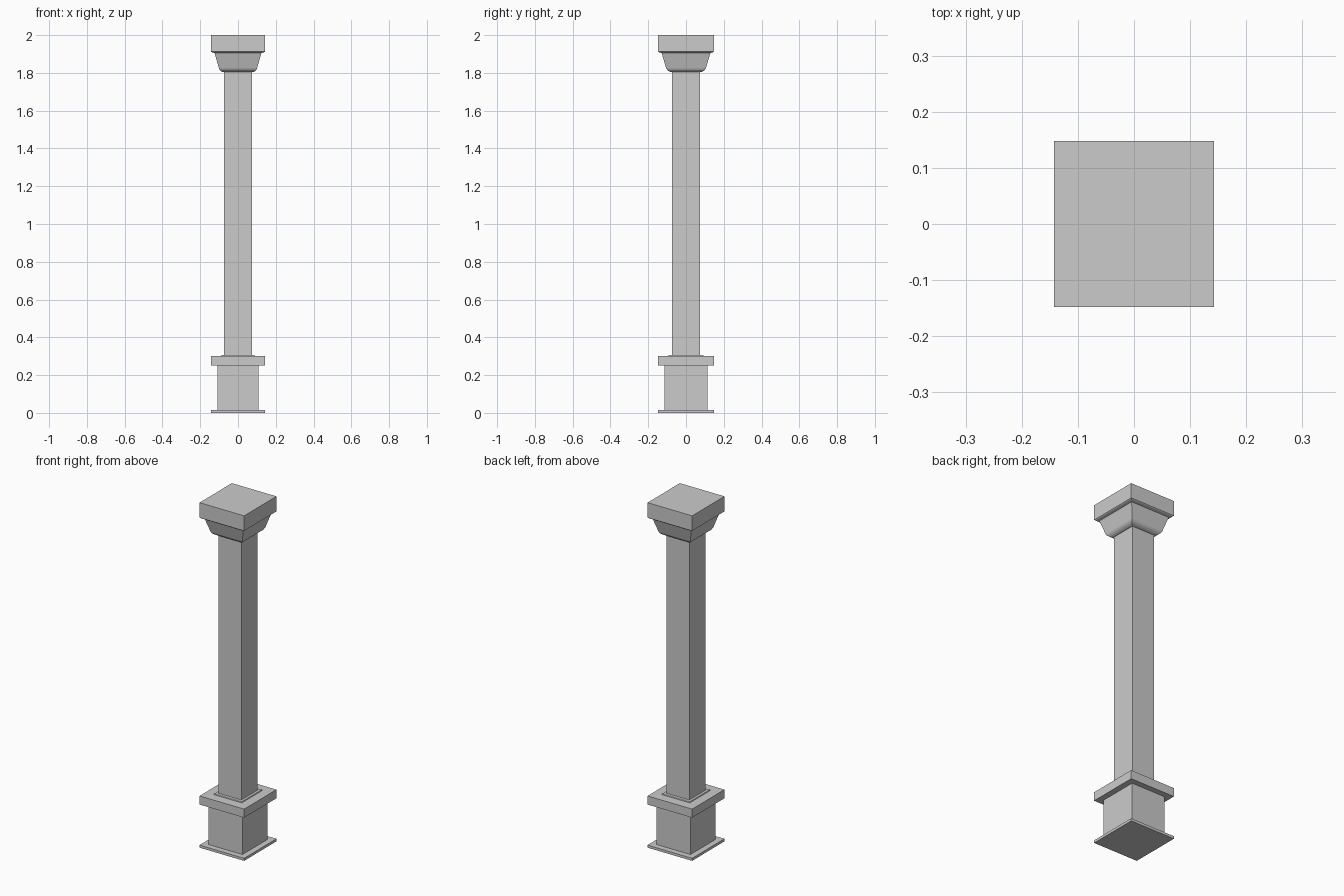
import bpy, bmesh

if "Cube" in bpy.data.objects:
    bpy.data.objects.remove(bpy.data.objects["Cube"])


def rect_loft(name, profile):
    """Stack rectangular sections (half_x, half_y, z) into a closed solid."""
    bm = bmesh.new()
    rings = []
    for hx, hy, z in profile:
        rings.append([bm.verts.new((sx * hx, sy * hy, z))
                      for sx, sy in ((-1, -1), (1, -1), (1, 1), (-1, 1))])
    for low, high in zip(rings, rings[1:]):
        for i in range(4):
            j = (i + 1) % 4
            bm.faces.new((low[i], low[j], high[j], high[i]))
    bm.faces.new(rings[0][::-1])
    bm.faces.new(rings[-1])
    mesh = bpy.data.meshes.new(name)
    bm.to_mesh(mesh)
    bm.free()
    obj = bpy.data.objects.new(name, mesh)
    bpy.context.collection.objects.link(obj)
    return obj


# Pedestal: thin foot plate, block, projecting slab and low collar
rect_loft("pedestal", [
    (0.143, 0.148, 0.0), (0.143, 0.148, 0.015),
    (0.109, 0.115, 0.015), (0.109, 0.115, 0.25),
    (0.143, 0.148, 0.25), (0.143, 0.148, 0.30),
    (0.09, 0.094, 0.301), (0.088, 0.092, 0.306),
])

# Plain square shaft
rect_loft("shaft", [(0.073, 0.074, 0.30), (0.073, 0.074, 1.81)])

# Capital: rounded lower lip, flared bell, sloping underside, square top block
rect_loft("capital", [
    (0.08, 0.081, 1.804), (0.088, 0.09, 1.808),
    (0.096, 0.099, 1.815), (0.101, 0.105, 1.824),
    (0.122, 0.127, 1.898), (0.124, 0.129, 1.905),
    (0.138, 0.143, 1.909), (0.143, 0.148, 1.913),
    (0.143, 0.148, 2.0),
])
